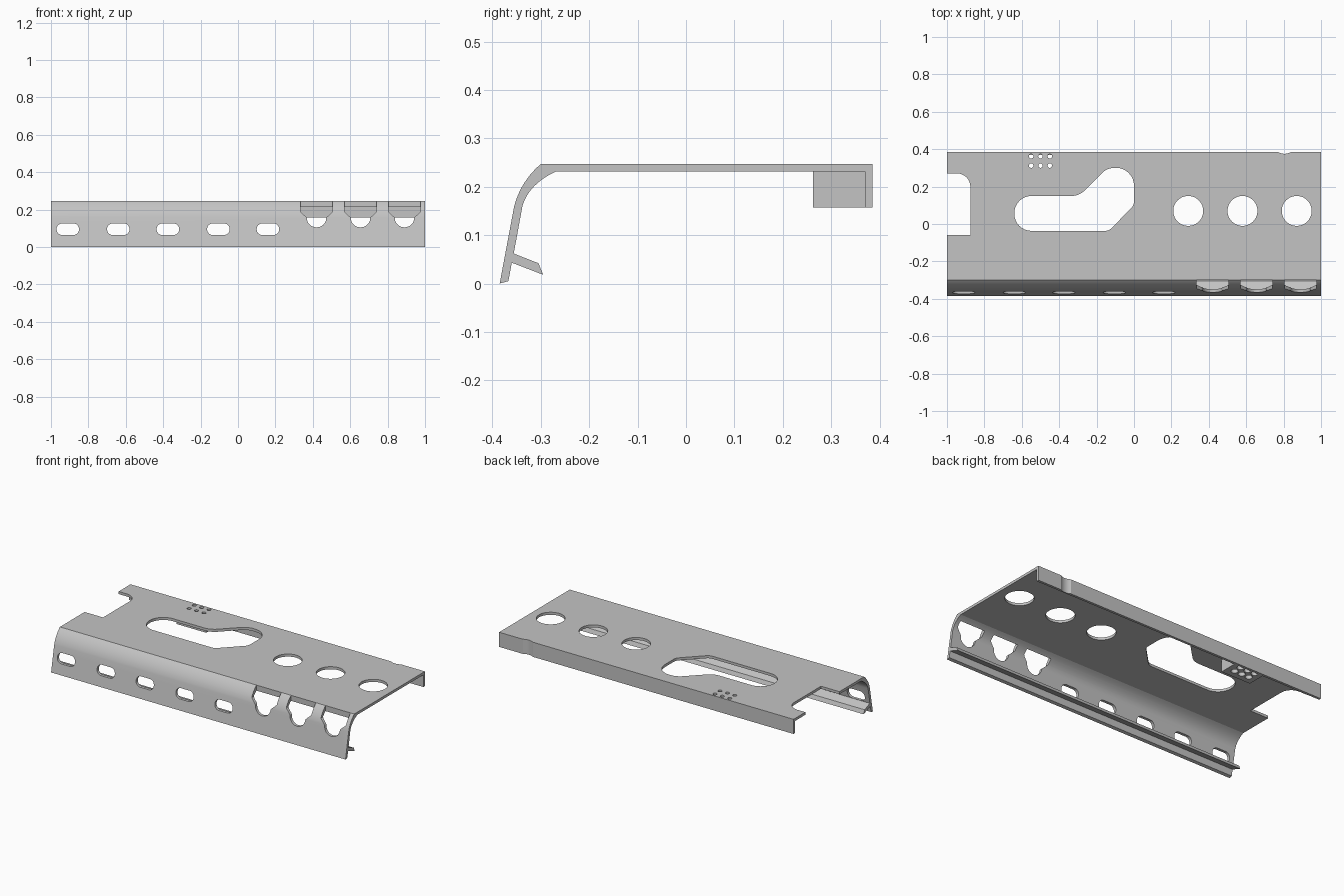
import bpy, bmesh
from math import cos, sin, pi, tan
from mathutils import Vector

if "Cube" in bpy.data.objects:
    bpy.data.objects.remove(bpy.data.objects["Cube"], do_unlink=True)

grey = bpy.data.materials.new("plain_grey")
grey.use_nodes = True
COLOR = (0.55, 0.55, 0.55, 1)
grey.diffuse_color = COLOR
grey.node_tree.nodes["Principled BSDF"].inputs["Base Color"].default_value = COLOR


def prism(bm, pts, axis, lo, hi):
    """Extrude a 2D outline along x, y or z."""
    place = {"x": lambda a, b, t: (t, a, b),
             "y": lambda a, b, t: (a, t, b),
             "z": lambda a, b, t: (a, b, t)}[axis]
    rings = [[bm.verts.new(place(a, b, t)) for a, b in pts] for t in (lo, hi)]
    n = len(pts)
    for ring in rings:
        bm.faces.new(ring)
    for i in range(n):
        j = (i + 1) % n
        bm.faces.new((rings[0][i], rings[0][j], rings[1][j], rings[1][i]))


def finish(bm, name):
    bmesh.ops.recalc_face_normals(bm, faces=bm.faces)
    mesh = bpy.data.meshes.new(name)
    bm.to_mesh(mesh)
    bm.free()
    obj = bpy.data.objects.new(name, mesh)
    mesh.materials.append(grey)
    bpy.context.collection.objects.link(obj)
    return obj


def cut(obj, bm):
    """Subtract every prism in bm from obj, then drop the cutter."""
    cutter = finish(bm, "cutter")
    cutter.hide_render = True
    bpy.context.view_layer.objects.active = obj
    mod = obj.modifiers.new("cut", "BOOLEAN")
    mod.operation, mod.solver, mod.object = "DIFFERENCE", "EXACT", cutter
    bpy.ops.object.modifier_apply(modifier=mod.name)
    bpy.data.objects.remove(cutter, do_unlink=True)


def circle(cx, cy, r, n=32):
    return [(cx + r * cos(2 * pi * i / n), cy + r * sin(2 * pi * i / n)) for i in range(n)]


def bend(a, c, b, n=10):
    return [((1 - t) ** 2 * a[0] + 2 * t * (1 - t) * c[0] + t * t * b[0],
             (1 - t) ** 2 * a[1] + 2 * t * (1 - t) * c[1] + t * t * b[1])
            for t in (i / n for i in range(n + 1))]


def rounded(corners, n=8):
    """Polygon whose corners (x, y, radius) are filleted with arcs."""
    out = []
    for i, (x, y, r) in enumerate(corners):
        p = Vector((x, y))
        if r == 0:
            out.append((x, y))
            continue
        u = (Vector(corners[i - 1][:2]) - p).normalized()
        v = (Vector(corners[(i + 1) % len(corners)][:2]) - p).normalized()
        half = u.angle(v) / 2
        start, end = p + u * r / tan(half), p + v * r / tan(half)
        centre = p + (u + v).normalized() * r / sin(half)
        a, b = start - centre, end - centre
        sweep = a.angle(b)
        for k in range(n + 1):
            t = k / n
            q = centre + (a * sin((1 - t) * sweep) + b * sin(t * sweep)) / sin(sweep)
            out.append(tuple(q))
    return out


# Bent sheet: front wall with inner lip, curved shoulder, top, back flange
bm = bmesh.new()
outer = bend((-0.355, 0.16), (-0.341, 0.212), (-0.30, 0.247))
inner = bend((-0.27, 0.231), (-0.325, 0.205), (-0.338, 0.16))
profile = ([(-0.385, 0.0)] + outer
           + [(0.385, 0.247), (0.385, 0.157), (0.37, 0.157), (0.37, 0.231)] + inner
           + [(-0.356, 0.062), (-0.305, 0.042), (-0.295, 0.018), (-0.36, 0.043), (-0.367, 0.005)])
prism(bm, profile, "x", -1, 1)
panel = finish(bm, "bent_panel")

# Openings in the top sheet
bm = bmesh.new()
for x in (0.29, 0.58, 0.87):
    prism(bm, circle(x, 0.07, 0.08, 48), "z", 0.2, 0.3)
keyhole = rounded([(-0.64, -0.037, 0.092), (-0.135, -0.037, 0.05), (0, 0.1, 0.05),
                   (0, 0.3, 0.095), (-0.1435, 0.3, 0.095), (-0.293, 0.15, 0.1),
                   (-0.64, 0.15, 0.092)])
prism(bm, keyhole, "z", 0.2, 0.3)
notch = rounded([(-1.1, -0.06, 0), (-0.875, -0.06, 0), (-0.875, 0.27, 0.07), (-1.1, 0.27, 0)])
prism(bm, notch, "z", 0.2, 0.3)
HOLES = [(x, y) for x in (-0.55, -0.5, -0.45) for y in (0.312, 0.362)]
for x, y in HOLES:
    prism(bm, circle(x, y, 0.012, 16), "z", 0.2, 0.3)

# Upright groove in the back flange
prism(bm, circle(0.805, 0.44, 0.065), "z", 0.1, 0.3)

# Row of rounded slots in the front wall
for x in (-0.91, -0.64, -0.375, -0.105, 0.16):
    slot = rounded([(x + sx * 0.06, 0.095 + sz * 0.031, 0.03)
                    for sx, sz in ((-1, -1), (1, -1), (1, 1), (-1, 1))])
    prism(bm, slot, "y", -0.45, -0.31)

# Three stepped openings through the shoulder
half = [(0.085, 0.3), (0.085, 0.187), (0.055, 0.16)]
bowl = [(0.052 * cos(a), 0.155 + 0.05 * sin(a)) for a in (-pi * k / 12 for k in range(13))]
for x in (0.42, 0.655, 0.89):
    shape = half + bowl + [(-a, b) for a, b in reversed(half)]
    prism(bm, [(x + a, b) for a, b in shape], "y", -0.45, -0.30)
cut(panel, bm)

# Drilled block under the group of small holes
bm = bmesh.new()
prism(bm, [(-0.6, 0.262), (-0.4, 0.262), (-0.4, 0.37), (-0.6, 0.37)], "z", 0.157, 0.231)
block = finish(bm, "drilled_block")
bm = bmesh.new()
for x, y in HOLES:
    prism(bm, circle(x, y, 0.02, 20), "z", 0.1, 0.3)
cut(block, bm)

# Smooth curves, sharp edges
for obj in (panel, block):
    bpy.ops.object.select_all(action="DESELECT")
    obj.select_set(True)
    bpy.context.view_layer.objects.active = obj
    bpy.ops.object.shade_smooth_by_angle(angle=pi / 7)
